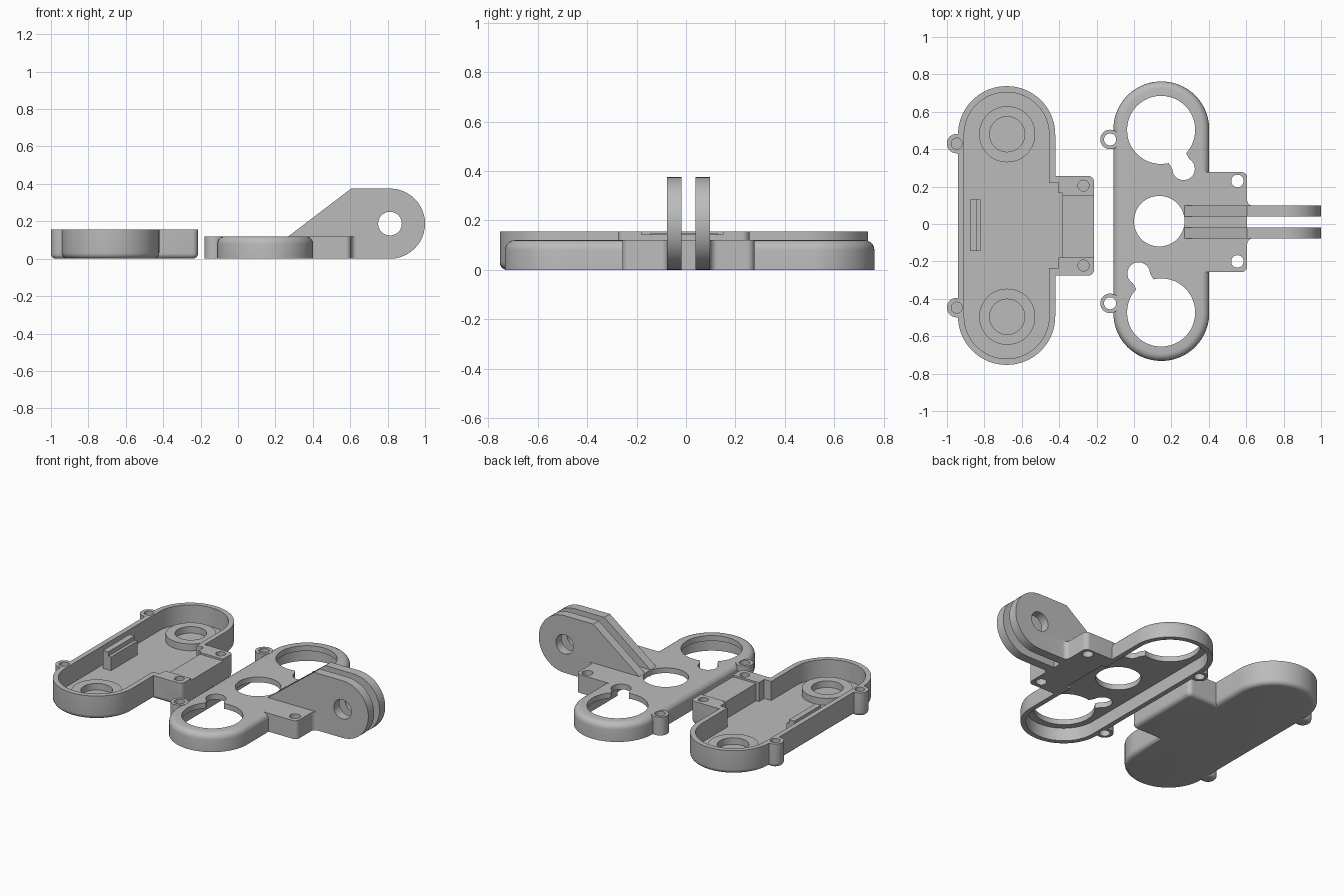
import bpy, bmesh
from math import sin, cos, pi, atan2, hypot
from mathutils import Matrix

cube = bpy.data.objects.get("Cube")
if cube:
    bpy.data.objects.remove(cube, do_unlink=True)

grey = bpy.data.materials.new("plain grey")
grey.use_nodes = True
grey.diffuse_color = (0.5, 0.5, 0.5, 1)
grey.node_tree.nodes["Principled BSDF"].inputs["Base Color"].default_value = (0.5, 0.5, 0.5, 1)


def skin(name, loops):
    """Solid from a stack of equal-length point loops."""
    bm = bmesh.new()
    rings = [[bm.verts.new(p) for p in loop] for loop in loops]
    n = len(rings[0])
    for a, b in zip(rings, rings[1:]):
        for i in range(n):
            j = (i + 1) % n
            bm.faces.new((a[i], a[j], b[j], b[i]))
    bm.faces.new(rings[0][::-1])
    bm.faces.new(rings[-1])
    bmesh.ops.recalc_face_normals(bm, faces=bm.faces)
    mesh = bpy.data.meshes.new(name)
    bm.to_mesh(mesh)
    bm.free()
    mesh.materials.append(grey)
    ob = bpy.data.objects.new(name, mesh)
    bpy.context.collection.objects.link(ob)
    return ob


def outline(cx, cy, hx, hy, r, z, seg):
    pts = []
    for k, (sx, sy) in enumerate([(1, 1), (-1, 1), (-1, -1), (1, -1)]):
        for i in range(seg + 1):
            a = pi / 2 * (k + i / seg)
            pts.append((cx + sx * (hx - r) + r * cos(a), cy + sy * (hy - r) + r * sin(a), z))
    return pts


def slab(name, cx, cy, hx, hy, r, z0, z1, low=0, high=0, seg=12):
    """Rounded rectangle with optional rounded bottom and top rims."""
    r = min(r, hx - 0.001, hy - 0.001)
    steps = [i / 5 * pi / 2 for i in range(6)]
    layers = [(low * (1 - sin(a)), z0 + low * (1 - cos(a))) for a in steps] if low else [(0, z0)]
    layers += [(high * (1 - cos(a)), z1 - high * (1 - sin(a))) for a in steps] if high else [(0, z1)]
    return skin(name, [outline(cx, cy, hx - d, hy - d, max(r - d, 0.001), z, seg) for d, z in layers])


def box(name, x0, x1, y0, y1, z0, z1):
    return skin(name, [[(x0, y0, z), (x1, y0, z), (x1, y1, z), (x0, y1, z)] for z in (z0, z1)])


def disc(name, cx, cy, r, z0, z1, low=0, high=0):
    return slab(name, cx, cy, r, r, r, z0, z1, low, high)


def combine(ob, others, op):
    for other in others:
        mod = ob.modifiers.new(op, "BOOLEAN")
        mod.operation, mod.solver, mod.object = op, "EXACT", other
        bpy.context.view_layer.objects.active = ob
        bpy.ops.object.modifier_apply(modifier=mod.name)
        bpy.data.objects.remove(other, do_unlink=True)


def smooth(ob):
    bpy.ops.object.select_all(action="DESELECT")
    ob.select_set(True)
    bpy.context.view_layer.objects.active = ob
    bpy.ops.object.shade_smooth_by_angle(angle=0.55)


# Tray shell with its side tab and screw lugs
H = 0.155
LUGS, TAB_HOLES, BOSSES = (0.43, -0.447), (0.205, -0.222), (0.48, -0.496)
tray = slab("tray", -0.681, -0.008, 0.26, 0.745, 0.26, 0, H, low=0.03, seg=20)
parts = [slab("tab", -0.364, -0.0095, 0.15, 0.266, 0.03, 0, H, low=0.028)]
for y in LUGS:
    parts.append(disc("lug", -0.948, y, 0.052, 0, H, low=0.025))
    parts.append(box("lug_web", -0.948, -0.9, y - 0.052, y + 0.052, 0.03, H))
combine(tray, parts, "UNION")

# Tray cavity, cable channel and blind screw holes
cuts = [slab("cavity", -0.681, -0.008, 0.227, 0.712, 0.227, 0.03, 0.3, seg=20),
        box("notch", -0.5, -0.403, -0.235, 0.22, 0.03, 0.3),
        box("inner_notch", -0.45, -0.382, -0.18, 0.165, 0.03, 0.3),
        box("channel", -0.4, -0.1, -0.18, 0.15, 0.143, 0.3)]
cuts += [disc("screw", -0.948, y, 0.029, 0.04, 0.3) for y in LUGS]
cuts += [disc("screw", -0.27, y, 0.029, 0.04, 0.3) for y in TAB_HOLES]
combine(tray, cuts, "DIFFERENCE")
smooth(tray)

# Raised seats on the tray floor
for side, y in zip(("left_side", "right_side"), BOSSES):
    seat = disc("seat_ring_" + side, -0.678, y, 0.15, 0.02, 0.075)
    combine(seat, [disc("bore", -0.678, y, 0.094, 0.032, 0.2)], "DIFFERENCE")
    smooth(seat)

# Stepped upright clip on the tray floor
clip = box("clip", -0.878, -0.84, -0.145, 0.13, 0.02, 0.148)
combine(clip, [box("clip_step", -0.85, -0.82, -0.145, 0.13, 0.02, 0.12)], "UNION")

# Cover shell, hollow from below
T = 0.12
CX, CY = 0.146, 0.015
cover = slab("cover", CX, CY, 0.256, 0.747, 0.256, 0, T, high=0.04, seg=20)
CLUGS, CTAB = (0.452, -0.424), (0.23, -0.2)
parts = [slab("tab", 0.455, 0.01, 0.15, 0.267, 0.03, 0, T)]
for y in CLUGS:
    parts.append(disc("lug", -0.128, y, 0.052, 0, T))
    parts.append(box("lug_web", -0.128, -0.08, y - 0.045, y + 0.045, 0, T - 0.02))
combine(cover, parts, "UNION")
cuts = [slab("cavity", CX, CY, 0.224, 0.715, 0.224, -0.1, 0.085, seg=20),
        box("notch", 0.3, 0.4, -0.15, 0.18, -0.1, 0.085)]

# Cover openings: centre hole, two keyholes, screw holes
cuts.append(disc("centre_hole", 0.135, CY, 0.135, -0.1, 0.3))
for s in (1, -1):
    bx, by = 0.145, CY + s * 0.488
    sx, sy = 0.145 + s * 0.12, CY + s * 0.28
    cuts.append(disc("big_hole", bx, by, 0.182, -0.1, 0.3))
    cuts.append(disc("small_hole", sx, sy, 0.06, -0.1, 0.3))
    slot = box("slot", 0, hypot(sx - bx, sy - by), -0.053, 0.053, -0.1, 0.3)
    slot.data.transform(Matrix.Translation((bx, by, 0)) @ Matrix.Rotation(atan2(sy - by, sx - bx), 4, "Z"))
    cuts.append(slot)
cuts += [disc("screw", -0.128, y, 0.032, -0.1, 0.3) for y in CLUGS]
cuts += [disc("screw", 0.553, y, 0.033, -0.1, 0.3) for y in CTAB]
combine(cover, cuts, "DIFFERENCE")

# Twin mounting prongs with a pivot hole, and fillets where they meet the tab
R, PX, PZ = 0.1875, 0.8125, 0.1875
profile = [(0.41, 0), (0.41, 0.1), (0.27, 0.1), (0.27, T), (0.605, 2 * R)]
profile += [(PX + R * sin(a), PZ + R * cos(a)) for a in [i * pi / 24 for i in range(25)]]
for y0, y1, out in ((-0.077, -0.018, -1), (0.039, 0.098, 1)):
    prong = skin("prong", [[(x, y, z) for x, z in profile] for y in (y0, y1)])
    hole = disc("pivot", PX, -PZ, 0.063, -0.5, 0.5)
    hole.data.transform(Matrix.Rotation(-pi / 2, 4, "X"))
    combine(prong, [hole], "DIFFERENCE")
    edge = y1 - 0.005 if out > 0 else y0 + 0.005
    arc = [(0.635 - 0.03 * cos(a), edge + out * (0.035 - 0.03 * sin(a)))
           for a in [i * pi / 12 for i in range(7)]]
    foot = [(0.59, edge), (0.59, edge + out * 0.035)] + arc + [(0.635, edge)]
    fillet = skin("fillet", [[(x, y, z) for x, y in foot] for z in (0, T)])
    combine(cover, [prong, fillet], "UNION")
smooth(cover)
